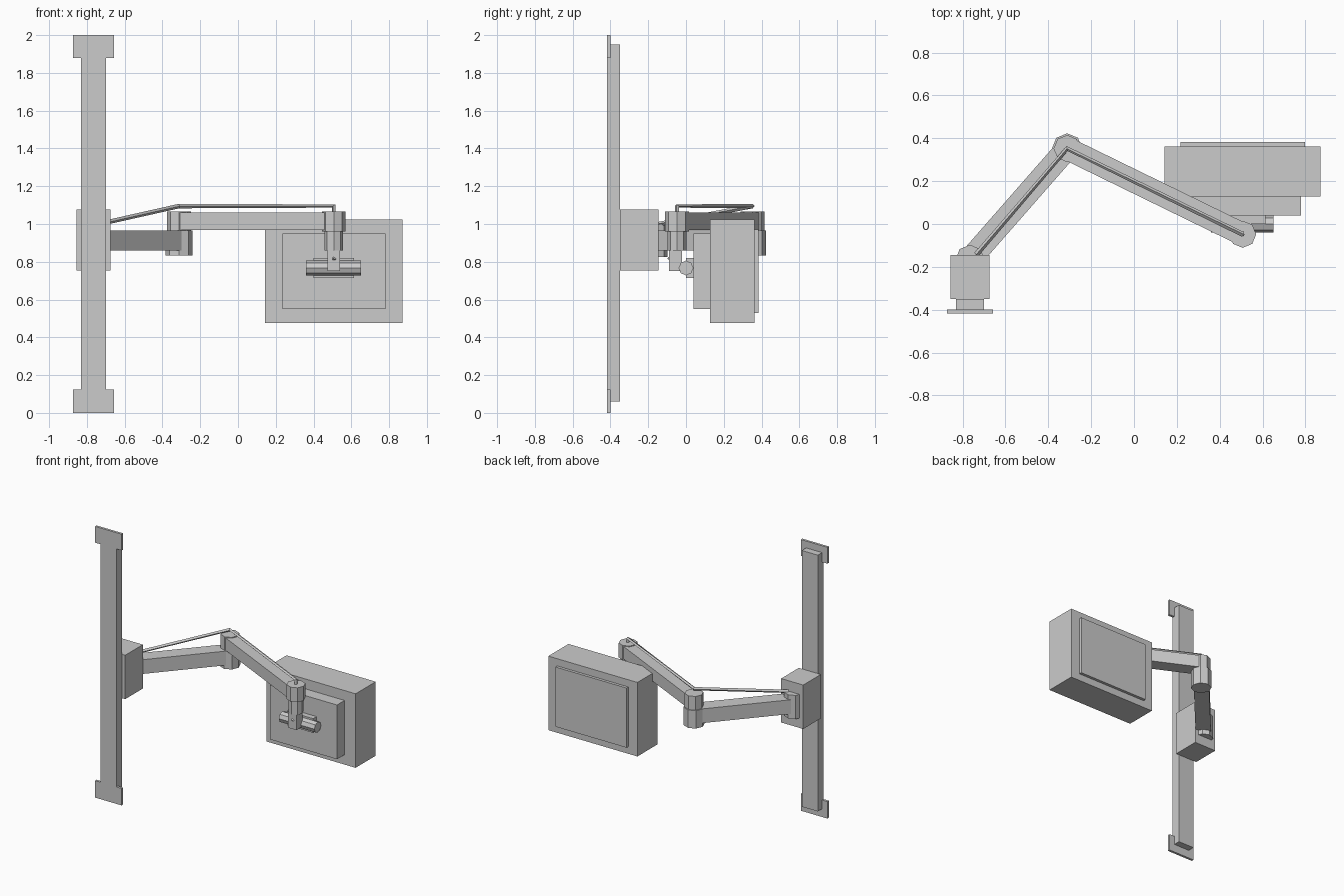
import bpy, bmesh, math
from mathutils import Matrix, Vector

if "Cube" in bpy.data.objects:
    bpy.data.objects.remove(bpy.data.objects["Cube"])


def finish(name, bm, matrix):
    bm.transform(matrix)
    bmesh.ops.recalc_face_normals(bm, faces=bm.faces)
    me = bpy.data.meshes.new(name)
    bm.to_mesh(me)
    bm.free()
    ob = bpy.data.objects.new(name, me)
    bpy.context.collection.objects.link(ob)
    return ob


def box(name, x, y, z):
    bm = bmesh.new()
    bmesh.ops.create_cube(bm, size=1)
    c = Vector([(a + b) / 2 for a, b in (x, y, z)])
    s = [b - a for a, b in (x, y, z)]
    return finish(name, bm, Matrix.Translation(c) @ Matrix.Diagonal((*s, 1)))


def prism(name, centre, radius, length, axis='Z', sides=8):
    bm = bmesh.new()
    bmesh.ops.create_cone(bm, cap_ends=True, segments=sides, radius1=radius,
                          radius2=radius, depth=length)
    rot = Matrix.Rotation(math.pi / 2, 4, 'Y') if axis == 'X' else Matrix()
    return finish(name, bm, Matrix.Translation(centre) @ rot)


def post(name, xy, radius, z0, z1):
    return prism(name, (*xy, (z0 + z1) / 2), radius, z1 - z0)


def beam(name, a, b, width, z0, z1):
    a, b = Vector(a), Vector(b)
    d = b - a
    bm = bmesh.new()
    bmesh.ops.create_cube(bm, size=1)
    m = (Matrix.Translation((*((a + b) / 2), (z0 + z1) / 2))
         @ Matrix.Rotation(math.atan2(d.y, d.x), 4, 'Z')
         @ Matrix.Diagonal((d.length, width, z1 - z0, 1)))
    return finish(name, bm, m)


shoulder, elbow, wrist = (-0.765, -0.165), (-0.312, 0.352), (0.507, -0.048)

# wall rail with end plates and sliding carriage
box("wall_rail", (-0.83, -0.70), (-0.418, -0.35), (0.06, 1.95))
box("lower_wall_plate", (-0.873, -0.657), (-0.418, -0.40), (0, 0.125))
box("upper_wall_plate", (-0.873, -0.657), (-0.418, -0.40), (1.88, 2.0))
box("carriage", (-0.855, -0.675), (-0.35, -0.145), (0.753, 1.077))

# two-section arm with octagonal joints
post("shoulder_joint", shoulder, 0.068, 0.825, 1.0)
beam("lower_arm", shoulder, elbow, 0.106, 0.86, 0.965)
post("elbow_lower_joint", elbow, 0.071, 0.833, 0.965)
post("elbow_upper_joint", elbow, 0.063, 0.965, 1.066)
beam("upper_arm", elbow, wrist, 0.106, 0.968, 1.06)
post("wrist_joint", wrist, 0.063, 0.96, 1.066)
post("wrist_collar", wrist, 0.05, 0.86, 0.96)

# hanging stem and tilt hinge
box("stem", (0.473, 0.54), (-0.09, -0.02), (0.75, 0.86))
prism("tilt_hinge", (0.505, 0, 0.767), 0.039, 0.29, 'X')
box("hinge_bracket", (0.40, 0.613), (0, 0.045), (0.715, 0.82))

# monitor
box("monitor_back", (0.235, 0.78), (0.04, 0.13), (0.55, 0.95))
box("monitor_body", (0.143, 0.87), (0.128, 0.362), (0.477, 1.023))
box("monitor_screen", (0.217, 0.797), (0.36, 0.383), (0.53, 0.97))

# cable running over the arm
cu = bpy.data.curves.new("cable", 'CURVE')
cu.dimensions = '3D'
cu.bevel_depth = 0.012
cu.bevel_resolution = 0
cu.use_fill_caps = True
path = [(-0.735, -0.142, 1.0), (*elbow, 1.095), (*wrist, 1.095),
        (*wrist, 0.86), (0.508, -0.09, 0.81)]
sp = cu.splines.new('POLY')
sp.points.add(len(path) - 1)
for p, co in zip(sp.points, path):
    p.co = (*co, 1)
sp.use_smooth = False
bpy.context.collection.objects.link(bpy.data.objects.new("cable", cu))
